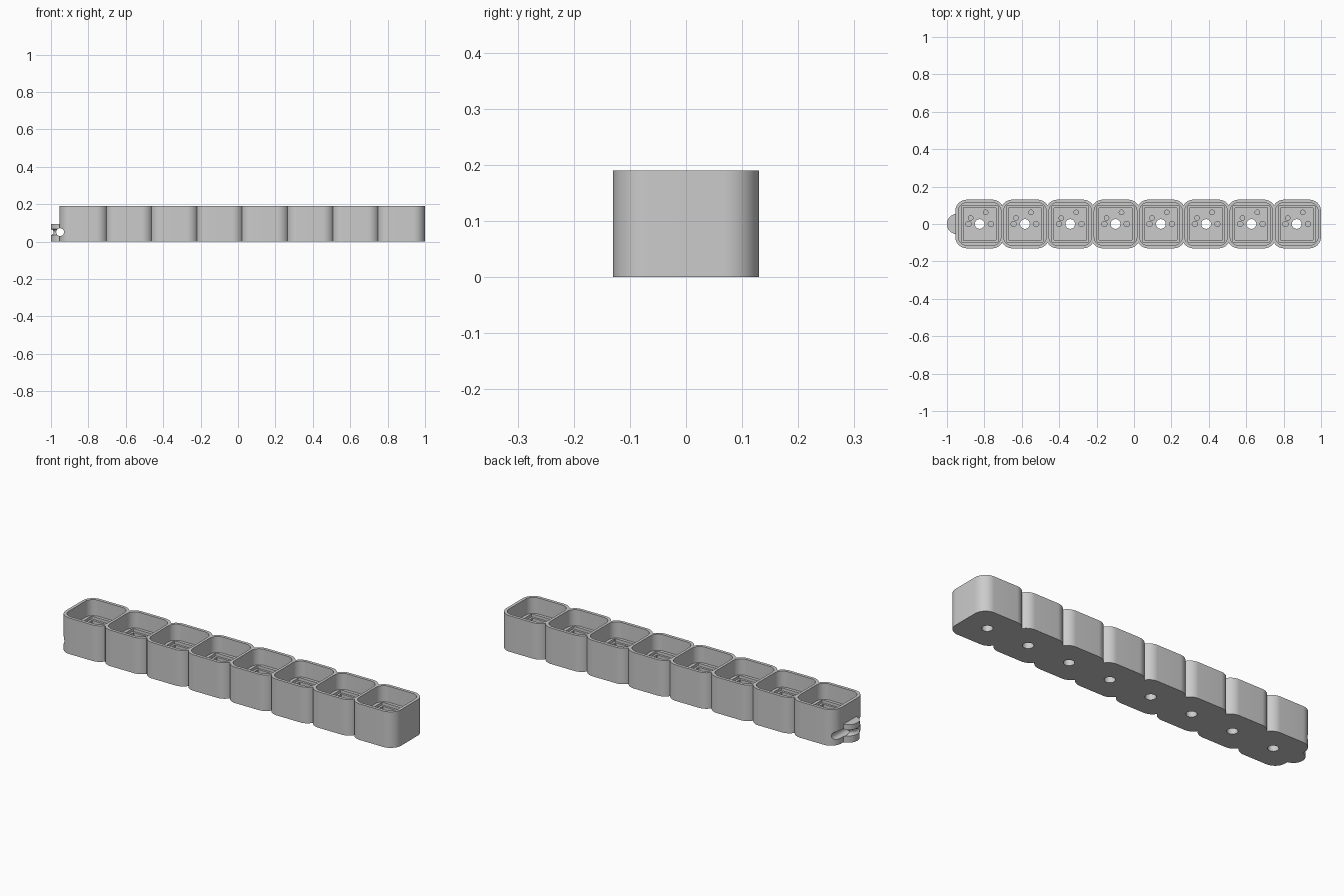
import bpy, bmesh, math
from mathutils import Matrix

if "Cube" in bpy.data.objects:
    bpy.data.objects.remove(bpy.data.objects["Cube"])

PITCH, HALF, R, H = 0.2422, 0.13, 0.062, 0.19
CENTERS = [-0.8254 + PITCH * i for i in range(8)]


def rounded_square(cx, h, r, n=10):
    pts = []
    for sx, sy, a0 in ((1, 1, 0), (-1, 1, 90), (-1, -1, 180), (1, -1, 270)):
        for k in range(n + 1):
            a = math.radians(a0 + 90 * k / n)
            pts.append((cx + sx * (h - r) + r * math.cos(a), sy * (h - r) + r * math.sin(a)))
    return pts


def circle(cx, cy, r, n=24):
    return [(cx + r * math.cos(2 * math.pi * k / n), cy + r * math.sin(2 * math.pi * k / n)) for k in range(n)]


def prisms(name, outlines, z0, z1):
    bm = bmesh.new()
    for pts in outlines:
        face = bm.faces.new([bm.verts.new((x, y, z0)) for x, y in pts])
        ext = bmesh.ops.extrude_face_region(bm, geom=[face])
        for v in ext["geom"]:
            if isinstance(v, bmesh.types.BMVert):
                v.co.z = z1
    bmesh.ops.recalc_face_normals(bm, faces=bm.faces)
    me = bpy.data.meshes.new(name)
    bm.to_mesh(me)
    bm.free()
    ob = bpy.data.objects.new(name, me)
    bpy.context.collection.objects.link(ob)
    return ob


def boolean(target, tool, op="DIFFERENCE"):
    mod = target.modifiers.new(tool.name, "BOOLEAN")
    mod.operation, mod.object, mod.solver = op, tool, "EXACT"
    bpy.context.view_layer.objects.active = target
    bpy.ops.object.modifier_apply(modifier=mod.name)
    bpy.data.objects.remove(tool, do_unlink=True)


# Scalloped outline: eight overlapping rounded squares merged into one
c = HALF - R
valley = c + math.sqrt(R * R - (PITCH / 2 - c) ** 2)
limit = math.asin((PITCH / 2 - c) / R)
top = []
for i, cx in enumerate(CENTERS):
    left = math.pi / 2 if i == 0 else limit
    right = math.pi / 2 if i == 7 else limit
    for k in range(13):
        a = left * (1 - k / 12)
        if k > 0 or i == 0:
            top.append((cx - c - R * math.sin(a), c + R * math.cos(a)))
    for k in range(13):
        a = right * k / 12
        top.append((cx + c + R * math.sin(a), c + R * math.cos(a)))
outline = top + [(x, -y) for x, y in reversed(top)]
body = prisms("switch_strip", [outline], 0, H)

# Cable lug on the left end
boolean(body, prisms("cable_lug", [circle(-0.945, 0, 0.055, 48)], 0, 0.095), "UNION")

# Stepped pockets: cup, flange recess, switch well
boolean(body, prisms("cups", [rounded_square(x, 0.114, 0.046) for x in CENTERS], 0.105, 0.3))
boolean(body, prisms("recesses", [rounded_square(x, 0.098, 0.006, 3) for x in CENTERS], 0.09, 0.15))
boolean(body, prisms("wells", [rounded_square(x, 0.087, 0.002, 1) for x in CENTERS], 0.04, 0.15))

# Through hole at each centre, blind holes for the pins
boolean(body, prisms("posts", [circle(x, 0, 0.026) for x in CENTERS], -0.1, 0.07))
PINS = [(-0.06, 0), (0.06, 0), (-0.048, 0.032), (0.032, 0.062)]
pins = [circle(x + px, py, 0.0145 if py == 0 else 0.0125, 16) for x in CENTERS for px, py in PINS]
for group in (pins[0::4] + pins[1::4], pins[2::4] + pins[3::4]):
    boolean(body, prisms("pins", group, 0.012, 0.07))

# Cable hole through the lug, running front to back
hole = prisms("cable_hole", [circle(0, 0, 0.021, 32)], -0.3, 0.3)
hole.data.transform(Matrix.Translation((-0.951, 0, 0.051)) @ Matrix.Rotation(math.pi / 2, 4, "X"))
boolean(body, hole)

# Round groove around the lug
bpy.ops.mesh.primitive_torus_add(location=(-0.945, 0, 0.051), major_radius=0.057, minor_radius=0.016,
                                 major_segments=48, minor_segments=16)
groove = bpy.context.object
half = bmesh.new()
half.from_mesh(groove.data)
cut = bmesh.ops.bisect_plane(half, geom=half.verts[:] + half.edges[:] + half.faces[:],
                             plane_co=(0, 0, 0), plane_no=(1, 0, 0), clear_outer=True)
bmesh.ops.holes_fill(half, edges=[e for e in half.edges if e.is_boundary])
bmesh.ops.recalc_face_normals(half, faces=half.faces)
half.to_mesh(groove.data)
half.free()
boolean(body, groove)

bpy.ops.object.select_all(action="DESELECT")
body.select_set(True)
bpy.context.view_layer.objects.active = body
bpy.ops.object.shade_smooth_by_angle(angle=math.radians(30))
